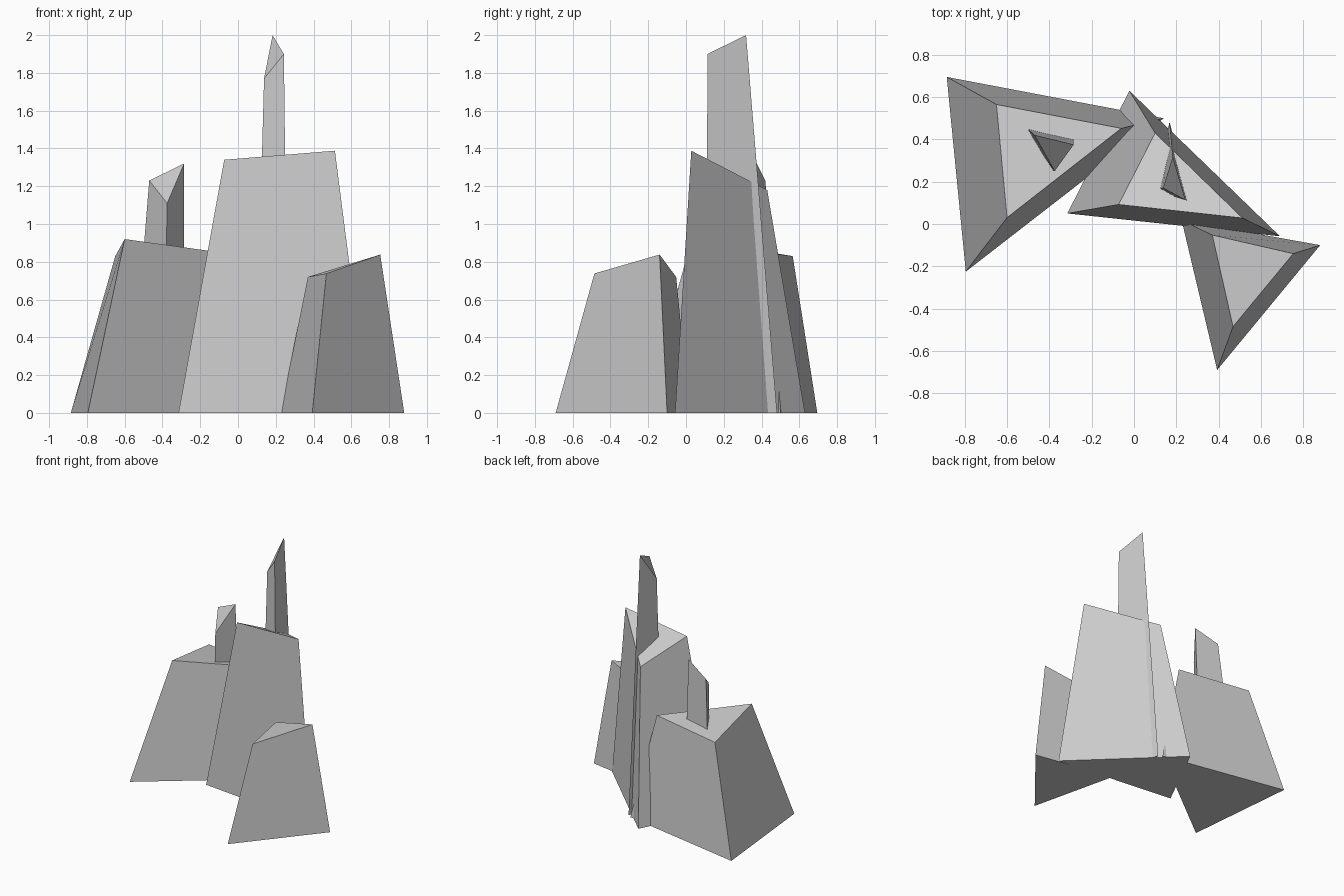
import bpy
import bmesh


def shard(name, base, top):
    """Tapered three-sided rock: base corners (x, y) on the ground, slanted top corners (x, y, z)."""
    bm = bmesh.new()
    low = [bm.verts.new((x, y, 0)) for x, y in base]
    high = [bm.verts.new(p) for p in top]
    bm.faces.new(low)
    bm.faces.new(high)
    for i in range(3):
        j = (i + 1) % 3
        bm.faces.new((low[i], low[j], high[j], high[i]))
    bmesh.ops.recalc_face_normals(bm, faces=bm.faces)
    mesh = bpy.data.meshes.new(name)
    bm.to_mesh(mesh)
    bm.free()
    obj = bpy.data.objects.new(name, mesh)
    bpy.context.collection.objects.link(obj)
    return obj


# Wide rock at the back left
shard("left_rock",
      [(-0.885, 0.695), (-0.795, -0.225), (0.14, 0.50)],
      [(-0.65, 0.565, 0.83), (-0.60, 0.03, 0.92), (-0.06, 0.452, 0.845)])

# Slim spire rising through the left rock
shard("left_spire",
      [(-0.57, 0.51), (-0.395, 0.25), (-0.285, 0.44)],
      [(-0.47, 0.42, 1.23), (-0.375, 0.25, 1.11), (-0.285, 0.375, 1.32)])

# Tall central rock
shard("middle_rock",
      [(-0.315, 0.05), (0.69, -0.058), (-0.022, 0.63)],
      [(-0.073, 0.092, 1.34), (0.513, 0.028, 1.388), (0.10, 0.43, 1.18)])

# Tallest spire, its back edge breaking through the central rock
shard("middle_spire",
      [(0.09, 0.16), (0.265, 0.11), (0.168, 0.482)],
      [(0.138, 0.17, 1.77), (0.243, 0.113, 1.90), (0.183, 0.318, 2.0)])

# Low rock at the front right
shard("right_rock",
      [(0.393, -0.69), (0.88, -0.10), (0.225, 0.018)],
      [(0.468, -0.485, 0.738), (0.753, -0.14, 0.838), (0.37, -0.052, 0.72)])
